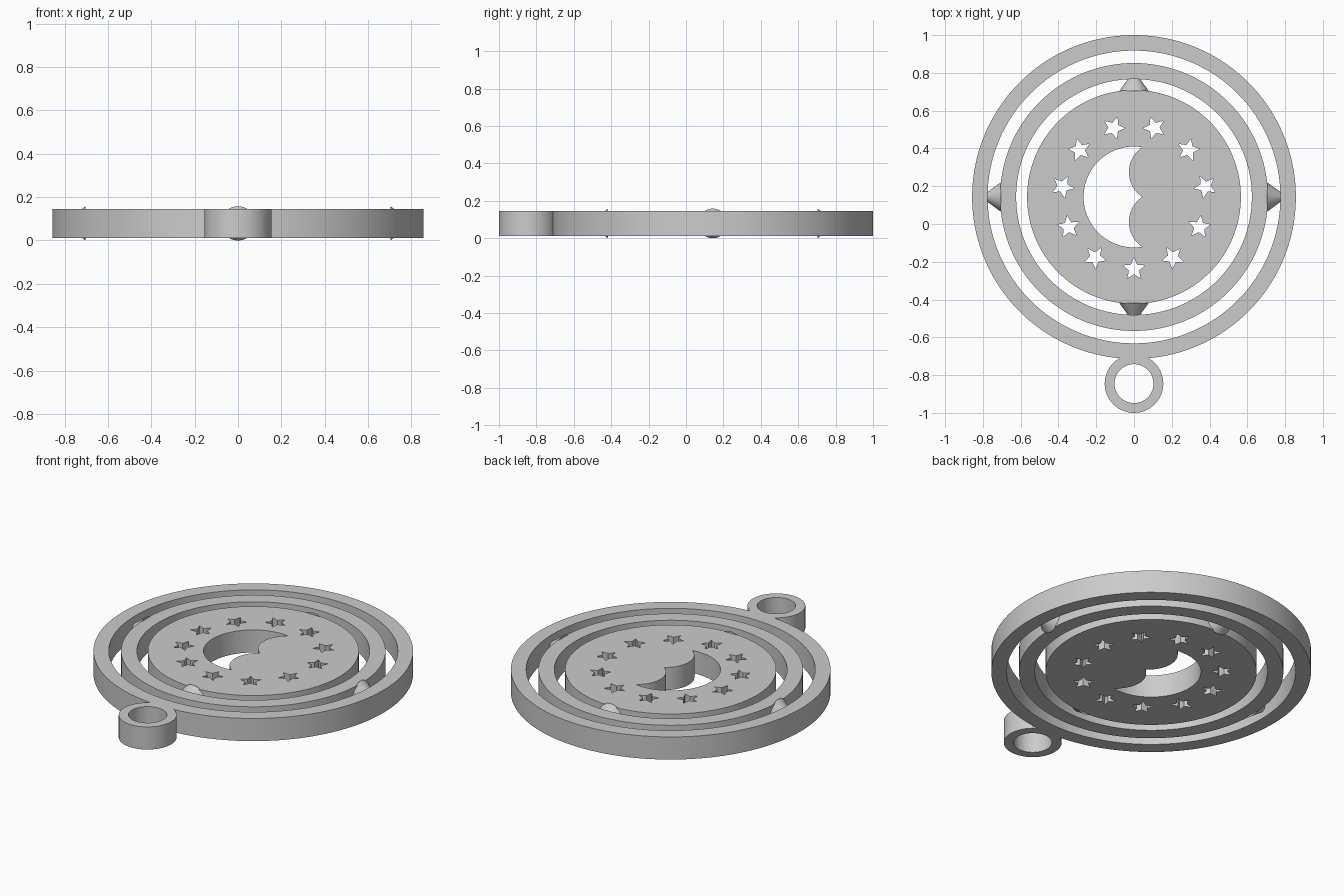
import bpy, bmesh
from math import pi, sin, cos, sqrt, atan2, acos
from mathutils import Matrix, Vector

cube = bpy.data.objects.get("Cube")
if cube:
    bpy.data.objects.remove(cube)

CY = 0.143                  # centre of the nested rings
MID, HALF = 0.079, 0.067    # mid height and half thickness
TAU = 2 * pi

grey = bpy.data.materials.new("light grey")
grey.use_nodes = True
colour = (0.6, 0.6, 0.6, 1)
grey.diffuse_color = colour
grey.node_tree.nodes["Principled BSDF"].inputs["Base Color"].default_value = colour


def arc(cx, cy, r, a0, a1, n=48):
    return [(cx + r * cos(a0 + (a1 - a0) * i / n),
             cy + r * sin(a0 + (a1 - a0) * i / n)) for i in range(n + 1)]


def circle(cx, cy, r, n=128):
    return arc(cx, cy, r, 0, TAU, n)[:-1]


def finish(name, mesh):
    mesh.materials.clear()
    mesh.materials.append(grey)
    obj = bpy.data.objects.new(name, mesh)
    bpy.context.collection.objects.link(obj)
    bpy.ops.object.select_all(action="DESELECT")
    obj.select_set(True)
    bpy.context.view_layer.objects.active = obj
    bpy.ops.object.shade_smooth_by_angle(angle=0.5)
    return obj


def plate(name, outlines):
    """Flat plate from an outer outline followed by its holes."""
    curve = bpy.data.curves.new(name + "_profile", "CURVE")
    curve.dimensions = "2D"
    curve.fill_mode = "BOTH"
    curve.extrude = HALF
    for points in outlines:
        spline = curve.splines.new("POLY")
        spline.points.add(len(points) - 1)
        for p, (x, y) in zip(spline.points, points):
            p.co = (x, y, 0, 1)
        spline.use_cyclic_u = True
    helper = bpy.data.objects.new(name + "_profile", curve)
    bpy.context.collection.objects.link(helper)
    graph = bpy.context.evaluated_depsgraph_get()
    mesh = bpy.data.meshes.new_from_object(helper.evaluated_get(graph))
    bpy.data.objects.remove(helper)
    bm = bmesh.new()
    bm.from_mesh(mesh)
    bmesh.ops.remove_doubles(bm, verts=bm.verts, dist=1e-5)
    bmesh.ops.recalc_face_normals(bm, faces=bm.faces)
    bmesh.ops.translate(bm, verts=bm.verts, vec=(0, 0, MID))
    bm.to_mesh(mesh)
    bm.free()
    return finish(name, mesh)


def pivot(name, distance, angle):
    """Cone pointing outward from the centre."""
    bm = bmesh.new()
    depth = 0.107
    bmesh.ops.create_cone(bm, cap_ends=True, segments=64, radius1=0.079,
                          radius2=0.001, depth=depth)
    place = (Matrix.Translation((0, CY, MID)) @ Matrix.Rotation(angle, 4, "Z")
             @ Matrix.Translation((distance + depth / 2, 0, 0))
             @ Matrix.Rotation(pi / 2, 4, "Y"))
    bmesh.ops.transform(bm, matrix=place, verts=bm.verts)
    mesh = bpy.data.meshes.new(name)
    bm.to_mesh(mesh)
    bm.free()
    return finish(name, mesh)


# Outer ring and hanging loop share one outline
R, r, LY = 0.857, 0.155, -0.845
d = CY - LY
ring_half = acos((d * d + R * R - r * r) / (2 * d * R))
loop_half = acos((d * d + r * r - R * R) / (2 * d * r))
outline = arc(0, CY, R, -pi / 2 + ring_half, 1.5 * pi - ring_half, 160)
outline += arc(0, LY, r, pi / 2 + loop_half, 2.5 * pi - loop_half, 72)
plate("outer_ring_with_loop",
      [outline, circle(0, CY, 0.775), circle(0, LY, 0.103, 72)])

# Middle ring
plate("middle_ring", [circle(0, CY, 0.709), circle(0, CY, 0.624)])

# Crescent hole: one large arc closed by two inward bulging arcs
moon_r, bite_r, bite = 0.267, 0.159, 0.132
cusp = bite - sqrt(bite_r ** 2 - bite ** 2)
tip = acos(cusp / moon_r)
a = atan2(bite, bite - cusp)
moon = arc(0, CY, moon_r, tip, TAU - tip, 96)
moon += arc(bite, CY - bite, bite_r, pi + a, pi - a)[1:]
moon += arc(bite, CY + bite, bite_r, pi + a, pi - a)[1:-1]

# Ring of star holes, each with a point toward the centre
stars = []
for k in range(11):
    t = -pi / 2 + k * TAU / 11
    sx, sy = 0.381 * cos(t), CY + 0.381 * sin(t)
    star = []
    for i in range(10):
        s = 0.061 if i % 2 == 0 else 0.028
        u = t + pi + i * pi / 5
        star.append((sx + s * cos(u), sy + s * sin(u)))
    stars.append(star)

plate("centre_disc", [circle(0, CY, 0.566), moon] + stars)

# Pivots: disc to middle ring, middle ring to outer ring
pivot("back_pivot", 0.56, pi / 2)
pivot("front_pivot", 0.56, -pi / 2)
pivot("left_pivot", 0.703, 0)
pivot("right_pivot", 0.703, pi)
